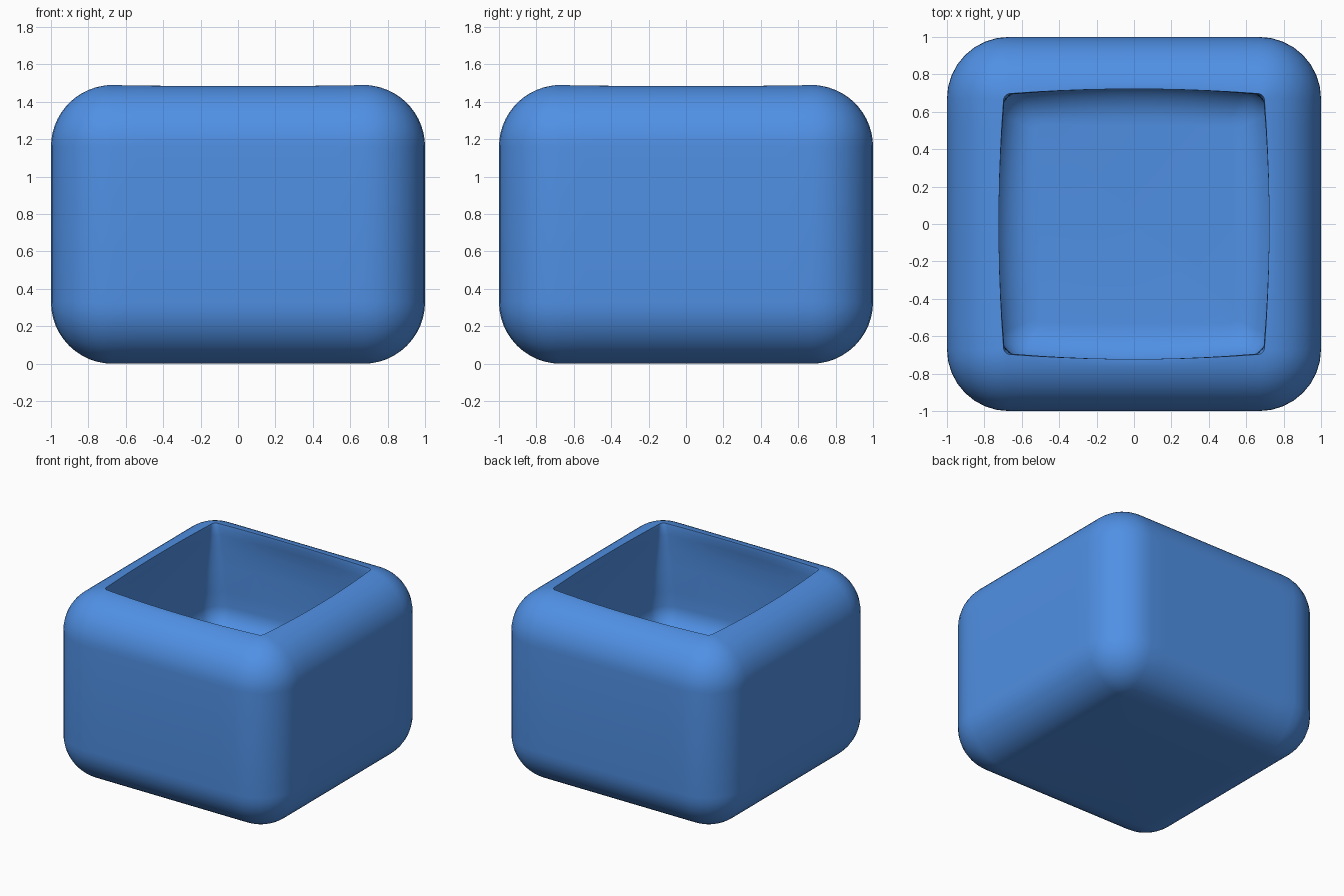
import bpy, bmesh, math

if "Cube" in bpy.data.objects:
    bpy.data.objects.remove(bpy.data.objects["Cube"])

CORE, RAD, TOP = 0.67, 0.33, 1.49


def ring(bm, z, half, r, bulge=0.0, dip=0.0, arc=8, side=10):
    """Rounded-square loop; the sides can bow outward and dip in the middle."""
    r = max(r, 0.004)
    c = half - r
    quarter = []
    # rounded corner, then the straight run to the next corner
    for i in range(arc + 1):
        a = math.pi / 2 * i / arc
        quarter.append((c + r * math.cos(a), c + r * math.sin(a)))
    for i in range(1, side):
        quarter.append((c - 2 * c * i / side, half))
    verts = []
    for k in range(4):
        ca, sa = round(math.cos(k * math.pi / 2)), round(math.sin(k * math.pi / 2))
        for x, y in quarter:
            wx = max(0, 1 - (x / half) ** 2)
            wy = max(0, 1 - (y / half) ** 2)
            px = x + math.copysign(bulge * wy, x) * abs(x / half)
            py = y + math.copysign(bulge * wx, y) * abs(y / half)
            verts.append(bm.verts.new((px * ca - py * sa, px * sa + py * ca,
                                       z - dip * max(wx, wy))))
    return verts


bm = bmesh.new()
loops = []

# outer shell: rounded bottom edge, then rounded shoulder
for i in range(13):
    a = math.pi / 2 * i / 12
    w = RAD * math.sin(a)
    loops.append(ring(bm, RAD - RAD * math.cos(a), CORE + w, w))
for i in range(13):
    a = math.radians(80) * i / 12
    w = RAD * math.cos(a)
    loops.append(ring(bm, TOP - RAD + RAD * math.sin(a), CORE + w, w))

# rim and slightly undercut inner wall
for z, half, r, bulge, dip in [(1.49, 0.695, 0.03, 0.027, 0.006),
                               (1.46, 0.69, 0.04, 0.032, 0.006),
                               (1.40, 0.69, 0.05, 0.045, 0),
                               (1.30, 0.692, 0.06, 0.058, 0),
                               (1.15, 0.695, 0.08, 0.062, 0),
                               (0.95, 0.70, 0.10, 0.055, 0)]:
    loops.append(ring(bm, z, half, r, bulge, dip))

# rounded inner floor edge
for i in range(9):
    a = math.pi / 2 * i / 8
    loops.append(ring(bm, 0.83 - 0.19 * math.sin(a), 0.53 + 0.18 * math.cos(a),
                      0.03 + 0.09 * math.cos(a), 0.045 * math.cos(a)))

# skin the loops and close bottom and floor
n = len(loops[0])
for lo, hi in zip(loops, loops[1:]):
    for i in range(n):
        j = (i + 1) % n
        bm.faces.new((lo[i], lo[j], hi[j], hi[i]))
bm.faces.new(loops[0][::-1])
bm.faces.new(loops[-1])
bmesh.ops.recalc_face_normals(bm, faces=bm.faces)

mesh = bpy.data.meshes.new("open_box")
bm.to_mesh(mesh)
bm.free()
box = bpy.data.objects.new("open_box", mesh)
bpy.context.collection.objects.link(box)

# blue body
mat = bpy.data.materials.new("blue")
mat.diffuse_color = (0.08, 0.28, 0.78, 1)
mat.use_nodes = True
mat.node_tree.nodes["Principled BSDF"].inputs["Base Color"].default_value = mat.diffuse_color
mesh.materials.append(mat)

bpy.context.view_layer.objects.active = box
box.select_set(True)
bpy.ops.object.shade_smooth_by_angle(angle=math.radians(40))
